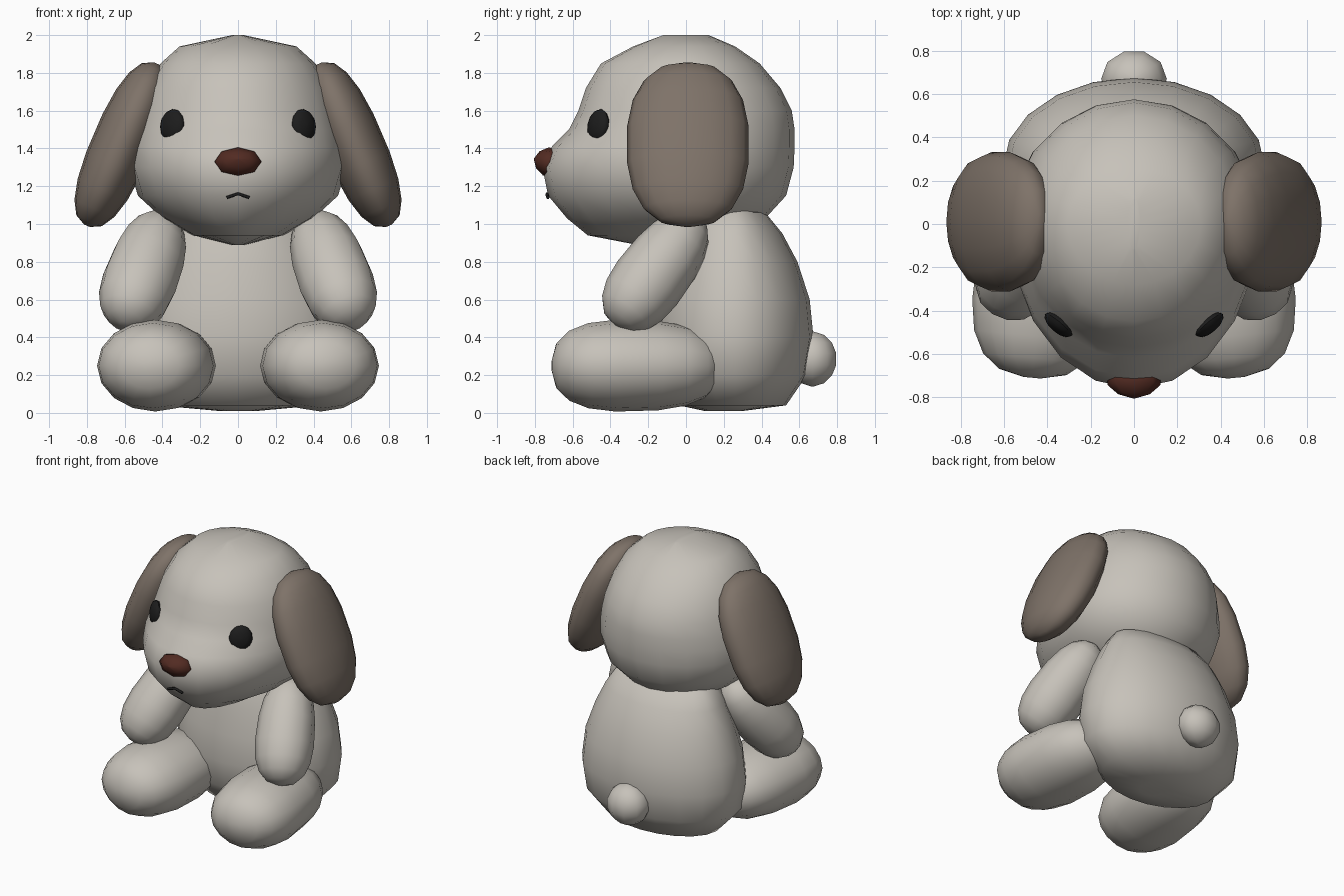
import bpy
import bmesh
import math
from mathutils import Vector

default_cube = bpy.data.objects.get("Cube")
if default_cube:
    bpy.data.objects.remove(default_cube, do_unlink=True)


def make_material(name, red, green, blue):
    material = bpy.data.materials.new(name)
    material.use_nodes = True
    colour = (red, green, blue, 1)
    material.diffuse_color = colour
    shader = material.node_tree.nodes["Principled BSDF"]
    shader.inputs["Base Color"].default_value = colour
    shader.inputs["Roughness"].default_value = 0.8
    return material


plush = make_material("light grey plush", .57, .54, .49)
ear_plush = make_material("brown grey plush", .21, .17, .14)
nose_brown = make_material("nose brown", .085, .024, .016)
black = make_material("eye black", .012, .012, .012)


def build_rings(name, rings, material):
    """Skin a stack of equal rings, close both ends and shade smooth."""
    bm = bmesh.new()
    loops = [[bm.verts.new(point) for point in ring] for ring in rings]
    count = len(loops[0])
    for lower, upper in zip(loops, loops[1:]):
        for i in range(count):
            j = (i + 1) % count
            bm.faces.new((lower[i], lower[j], upper[j], upper[i]))
    bm.faces.new(loops[0])
    bm.faces.new(loops[-1])
    bmesh.ops.recalc_face_normals(bm, faces=bm.faces)
    mesh = bpy.data.meshes.new(name)
    bm.to_mesh(mesh)
    bm.free()
    mesh.materials.append(material)
    part = bpy.data.objects.new(name, mesh)
    bpy.context.collection.objects.link(part)
    bpy.ops.object.select_all(action="DESELECT")
    part.select_set(True)
    bpy.context.view_layer.objects.active = part
    bpy.ops.object.shade_smooth_by_angle(angle=math.radians(60))
    return part


def profile_body(name, profile, middle, material, sides=20):
    """Upright form from rows of height, half width, front y and back y."""
    rings = []
    for height, half_width, front, back in profile:
        ring = []
        for i in range(sides):
            angle = math.tau * i / sides
            depth = back - middle if math.cos(angle) > 0 else middle - front
            ring.append((half_width * math.sin(angle),
                         middle + depth * math.cos(angle), height))
        rings.append(ring)
    return build_rings(name, rings, material)


def signed_power(value, power):
    return math.copysign(abs(value) ** power, value)


def blob(name, start, end, wide, deep, material, side=(1, 0, 0),
         power=2, taper=1, sides=16, steps=9):
    """Rounded form from start to end; taper scales its start end."""
    start, end = Vector(start), Vector(end)
    axis = (end - start).normalized()
    across = Vector(side)
    across = (across - axis * across.dot(axis)).normalized()
    outward = axis.cross(across)
    rings = []
    for step in range(steps + 1):
        phi = math.pi * (0.02 + 0.96 * step / steps)
        along = 0.5 - 0.5 * signed_power(math.cos(phi), 2 / power)
        radius = math.sin(phi) ** (2 / power)
        radius *= taper + (1 - taper) * along
        centre = start.lerp(end, along)
        ring = []
        for i in range(sides):
            angle = math.tau * i / sides
            ring.append(centre + across * (wide * radius * math.cos(angle))
                        + outward * (deep * radius * math.sin(angle)))
        rings.append(ring)
    return build_rings(name, rings, material)


# Head with a soft forward muzzle
profile_body("head", [
    (.89, .04, -.26, .1), (.94, .24, -.52, .28), (1.03, .4, -.63, .42),
    (1.15, .53, -.73, .53), (1.3, .575, -.76, .57), (1.41, .57, -.71, .575),
    (1.5, .555, -.62, .575), (1.6, .53, -.57, .56), (1.72, .49, -.53, .5),
    (1.85, .41, -.45, .39), (1.94, .31, -.28, .26), (2, .03, -.12, .12),
], 0, plush)

# Pear shaped torso
profile_body("torso", [
    (.01, .1, .1, .3), (.04, .43, -.04, .53), (.2, .58, -.15, .64),
    (.4, .605, -.18, .675), (.6, .58, -.16, .655), (.8, .51, -.12, .59),
    (.95, .44, -.08, .51), (1.06, .37, -.03, .42), (1.11, .2, .08, .3),
], .26, plush)

# Round tail
blob("tail", (0, .67, .14), (0, .67, .43), .155, .135, plush, sides=10, steps=7)

# Paired limbs, ears and eyes
for label, s in (("left", 1), ("right", -1)):
    blob(label + "_arm", (s * .39, .06, 1.04), (s * .605, -.37, .47),
         .215, .21, plush, power=2.5, taper=.84, sides=12)
    blob(label + "_leg", (s * .385, .19, .25), (s * .47, -.71, .25),
         .325, .255, plush, power=2.6, taper=.9)
    blob(label + "_ear", (s * .43, .01, 1.85), (s * .8, .01, .99),
         .325, .16, ear_plush, side=(0, 1, 0), power=2.45)
    blob(label + "_eye", (s * .325, -.437, 1.515), (s * .37, -.492, 1.525),
         .08, .09, black, sides=12, steps=6)

# Nose, pointed at the front and wide at its middle
blob("nose", (0, -.64, 1.31), (0, -.805, 1.345), .13, .08, nose_brown,
     power=1.7, sides=8, steps=5)

# Small curved mouth line
curve = bpy.data.curves.new("mouth", "CURVE")
curve.dimensions = "3D"
curve.bevel_depth = .009
curve.bevel_resolution = 1
line = curve.splines.new("POLY")
mouth_path = [(-.06, 1.14), (-.03, 1.15), (0, 1.16), (.03, 1.15), (.06, 1.14)]
line.points.add(len(mouth_path) - 1)
for point, (x, z) in zip(line.points, mouth_path):
    point.co = (x, -.735 + x * x, z, 1)
curve.materials.append(black)
mouth = bpy.data.objects.new("mouth", curve)
bpy.context.collection.objects.link(mouth)
